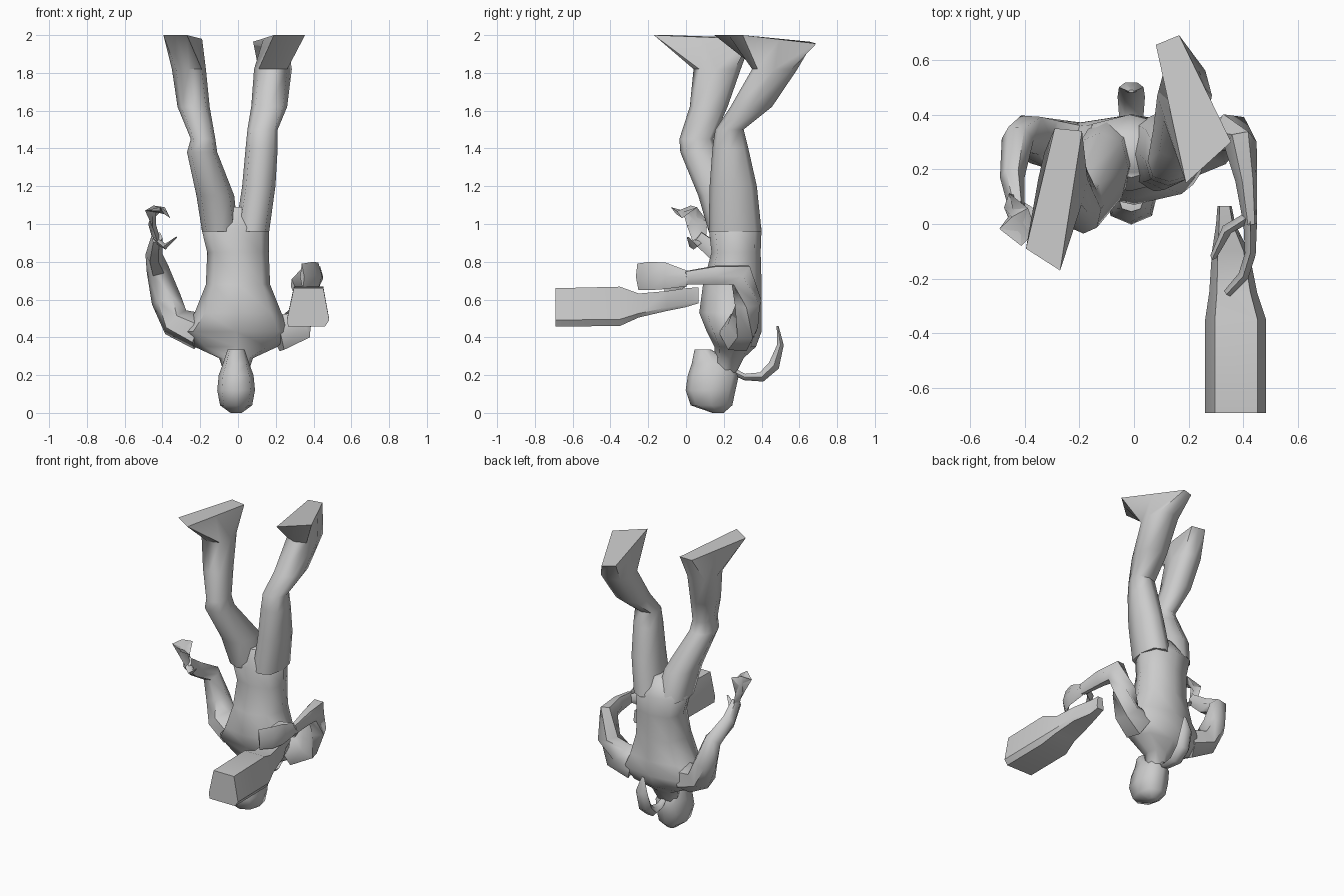
import bpy, bmesh
from math import cos, sin, pi, radians, copysign
from mathutils import Vector


def rounded(t, p):
    c, s = cos(t), sin(t)
    return copysign(abs(c) ** p, c), copysign(abs(s) ** p, s)


def ring(cx, cy, z, rx, ry, p=0.8, n=8):
    """Level cross-section, counted from +x towards +y."""
    out = []
    for i in range(n):
        a, b = rounded(2 * pi * i / n, p)
        out.append(Vector((cx + rx * a, cy + ry * b, z)))
    return out


def sole(*corners):
    """Eight-point outline from four corners and their midpoints."""
    c = [Vector(v) for v in corners]
    out = []
    for i in range(4):
        out += [(c[i] + c[i - 1]) / 2, c[i]]
    return out


def loft(name, rings, angle=60):
    bm = bmesh.new()
    rows = [[bm.verts.new(v) for v in r] for r in rings]
    n = len(rows[0])
    for a, b in zip(rows, rows[1:]):
        for i in range(n):
            j = (i + 1) % n
            bm.faces.new((a[i], a[j], b[j], b[i]))
    bm.faces.new(rows[0])
    bm.faces.new(rows[-1])
    bmesh.ops.recalc_face_normals(bm, faces=bm.faces)
    me = bpy.data.meshes.new(name)
    bm.to_mesh(me)
    bm.free()
    ob = bpy.data.objects.new(name, me)
    bpy.context.collection.objects.link(ob)
    bpy.ops.object.select_all(action='DESELECT')
    ob.select_set(True)
    bpy.context.view_layer.objects.active = ob
    bpy.ops.object.shade_smooth_by_angle(angle=radians(angle))
    return ob


def tube(name, path, ref, n=6):
    """Path points are x, y, z, half-size across ref, half-size along ref."""
    ref = Vector(ref)
    pts = [Vector(p[:3]) for p in path]
    rings = []
    for i, p in enumerate(path):
        t = (pts[min(i + 1, len(pts) - 1)] - pts[max(i - 1, 0)]).normalized()
        side = t.cross(ref).normalized()
        up = side.cross(t)
        rings.append([pts[i] + side * p[3] * cos(2 * pi * k / n) + up * p[4] * sin(2 * pi * k / n)
                      for k in range(n)])
    return loft(name, rings)


# torso, hips to neck
loft("torso", [ring(*r) for r in (
    (-.01, .25, 1.09, .09, .08), (-.015, .26, .98, .18, .14), (0, .265, .85, .163, .13),
    (0, .245, .68, .17, .155), (0, .235, .53, .23, .165), (-.01, .255, .43, .30, .145),
    (-.01, .26, .35, .22, .11), (-.01, .23, .29, .09, .075), (-.01, .20, .2, .06, .06))])

# legs with flat soles upward
loft("left_leg", [ring(*r) for r in (
    (-.095, .25, .96, .095, .13), (-.12, .2, 1.15, .10, .135), (-.19, .07, 1.38, .08, .10),
    (-.185, .055, 1.45, .065, .09), (-.235, .12, 1.62, .085, .10), (-.26, .165, 1.82, .09, .125))]
    + [sole((-.19, .34, 1.98), (-.29, .35, 1.985), (-.395, -.09, 2), (-.27, -.17, 2))])
loft("right_leg", [ring(*r) for r in (
    (.075, .26, .96, .09, .14), (.11, .25, 1.2, .088, .125), (.125, .235, 1.4, .085, .095),
    (.13, .23, 1.5, .08, .075), (.165, .345, 1.62, .095, .11), (.185, .47, 1.82, .10, .12))]
    + [sole((.165, .69, 1.955), (.08, .655, 1.965), (.19, .15, 2), (.355, .30, 2))])

# head, crown downward
loft("head", [ring(*r) for r in (
    (-.01, .17, 0, .03, .03), (-.01, .135, .04, .085, .11), (-.01, .13, .12, .10, .132),
    (-.01, .145, .2, .092, .135), (-.01, .14, .26, .07, .11), (-.01, .09, .335, .045, .045))])

# hanging ponytail
tube("ponytail", ((-.01, .25, .22, .015, .02), (-.01, .31, .19, .03, .02), (-.01, .40, .19, .045, .03),
                  (-.01, .465, .25, .05, .035), (-.01, .50, .36, .045, .02), (-.01, .485, .46, .01, .006)),
     (0, -.6, .8))

# arms
tube("left_arm", ((-.20, .27, .43, .10, .11), (-.33, .30, .48, .085, .10), (-.38, .325, .60, .08, .08),
                  (-.425, .31, .76, .06, .06), (-.445, .17, .84, .045, .055),
                  (-.43, .06, .93, .03, .04)), (0, 1, .2))
tube("right_arm", ((.20, .27, .42, .10, .11), (.31, .30, .46, .085, .10), (.36, .33, .58, .075, .08),
                   (.39, .29, .73, .06, .075), (.41, .16, .73, .04, .055),
                   (.425, .0, .715, .025, .04)), (.1, .1, 1))

# open hand
tube("left_hand", ((-.43, .07, .91, .02, .035), (-.455, .06, 1.0, .02, .055),
                   (-.44, .02, 1.08, .02, .065), (-.385, -.05, 1.06, .01, .05)), (0, 1, -.3), 4)
tube("left_thumb", ((-.44, .07, .92, .02, .03), (-.385, .04, .88, .015, .025),
                    (-.325, .01, .93, .004, .006)), (0, 1, 0), 4)

# gripping hand
tube("right_fingers", ((.425, .01, .71, .025, .04), (.425, -.11, .725, .02, .07),
                       (.40, -.19, .725, .02, .075), (.34, -.255, .72, .015, .07)), (0, 0, 1), 4)
tube("right_thumb", ((.41, .02, .72, .02, .03), (.34, -.02, .71, .02, .05),
                     (.29, -.12, .67, .012, .04)), (0, 0, 1), 4)


# heavy club: y, left x, right x, bottom z, top z
def club_ring(y, x0, x1, z0, z1):
    w, h = x1 - x0, z1 - z0
    return [Vector((x0 + w * a, y, z0 + h * b)) for a, b in
            ((.02, 0), (.9, 0), (1, .17), (.86, 1), (.16, 1), (0, .2))]


loft("club", [club_ring(*r) for r in (
    (-.69, .26, .483, .457, .66), (-.35, .26, .483, .46, .668), (-.25, .275, .45, .505, .632),
    (-.10, .285, .42, .54, .645), (.0, .30, .37, .56, .66), (.065, .305, .357, .58, .665))], 40)
